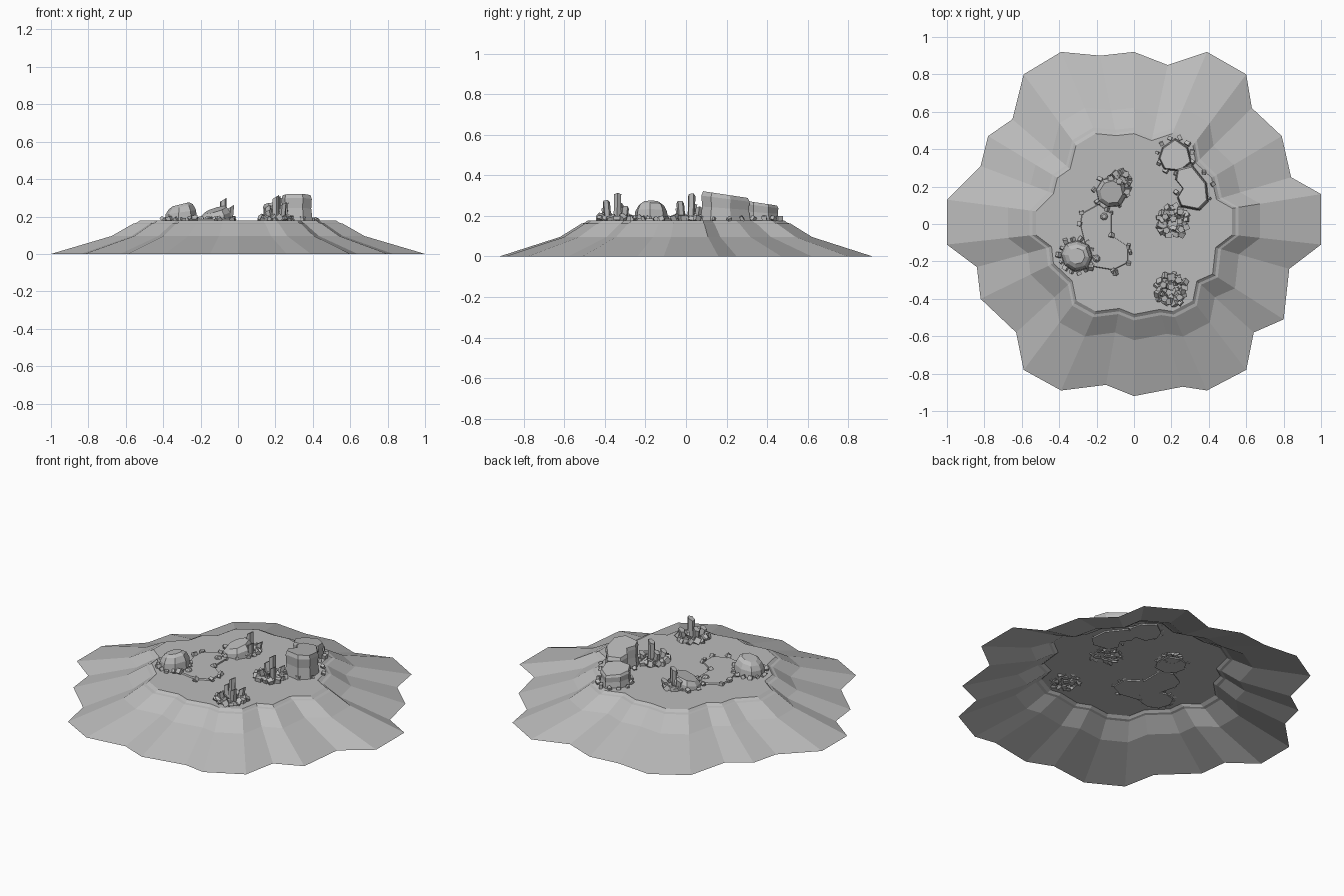
import bpy, bmesh, math, random
from mathutils import Vector, Matrix

random.seed(4)
if "Cube" in bpy.data.objects:
    bpy.data.objects.remove(bpy.data.objects["Cube"])

stone = bpy.data.materials.new("grey stone")
stone.use_nodes = True
GREY = (0.5, 0.5, 0.5, 1)
stone.diffuse_color = GREY
stone.node_tree.nodes["Principled BSDF"].inputs["Base Color"].default_value = GREY

TOP = 0.178          # height of the plateau
SUNK = TOP - 0.008   # rocks reach slightly through the ground


def finish(bm, name, recalc=True):
    if recalc:
        bmesh.ops.recalc_face_normals(bm, faces=bm.faces)
    mesh = bpy.data.meshes.new(name)
    bm.to_mesh(mesh)
    bm.free()
    mesh.materials.append(stone)
    obj = bpy.data.objects.new(name, mesh)
    bpy.context.collection.objects.link(obj)
    return obj


def loft(bm, rings, cap_bottom=True):
    """Skin a stack of equally long point rings, then cap it."""
    loops = [[bm.verts.new(p) for p in ring] for ring in rings]
    n = len(loops[0])
    for low, high in zip(loops, loops[1:]):
        for i in range(n):
            j = (i + 1) % n
            bm.faces.new((low[i], low[j], high[j], high[i]))
    bm.faces.new(loops[-1])
    if cap_bottom:
        bm.faces.new(loops[0][::-1])


def circle(cx, cy, r, n, wobble=0.0):
    turn = random.random() * math.tau
    pts = []
    for i in range(n):
        a = turn + math.tau * i / n
        k = r * (1 + random.uniform(-wobble, wobble))
        pts.append((cx + k * math.cos(a), cy + k * math.sin(a)))
    return pts


def add_rock(bm, outline, height, profile, slope=(0, 0)):
    """Flat-topped rock; profile holds (height share, scale), slope tilts the top."""
    c = sum((Vector(p) for p in outline), Vector((0, 0))) / len(outline)
    rings = []
    for share, scale in profile:
        ring = []
        for p in outline:
            q = c + (Vector(p) - c) * scale
            tilt = (q - c).dot(Vector(slope))
            ring.append((q.x, q.y, SUNK + share * (height - SUNK + tilt)))
        rings.append(ring)
    loft(bm, rings)


def add_stone(bm, x, y, size):
    """Small tumbled block resting on the ground."""
    axis = Vector((random.random(), random.random(), 1))
    m = (Matrix.Translation((x, y, TOP + size * 0.35))
         @ Matrix.Rotation(random.random() * 6, 4, axis)
         @ Matrix.Diagonal((1, random.uniform(0.7, 1), random.uniform(0.6, 1), 1)))
    bmesh.ops.create_cube(bm, size=size, matrix=m)


# Island: a hollow stepped mound with a scalloped foot
SHORE = [(1, -.11), (1, .16), (.84, .25), (.79, .47), (.63, .62), (.6, .8),
         (.39, .92), (.18, .85), (0, .92), (-.18, .9), (-.39, .92), (-.59, .8),
         (-.65, .56), (-.78, .47), (-.82, .31), (-1, .13), (-1, -.11),
         (-.84, -.23), (-.82, -.4), (-.63, -.58), (-.59, -.78), (-.39, -.89),
         (-.15, -.86), (0, -.92), (.26, -.87), (.39, -.89), (.6, -.78),
         (.64, -.58), (.8, -.51), (.83, -.24)]
STEPS = [(1, 0), (.675, .096), (.56, .162), (.543, .166), (.525, TOP)]
bm = bmesh.new()
loft(bm, [[(x * s, y * s, z) for x, y in SHORE] for s, z in STEPS], cap_bottom=False)
finish(bm, "island", recalc=False)

# Large flat-topped rocks
DRUM = [(0, 1), (.5, .92), (.85, .95), (1, .88)]
DOME = [(0, 1), (.55, .93), (.85, .75), (1, .5)]
bm = bmesh.new()
add_rock(bm, [(.23, .3), (.31, .32), (.39, .22), (.4, .12), (.35, .07),
              (.25, .09), (.23, .14), (.26, .19), (.22, .24)], .306, DRUM, (0, -.15))
finish(bm, "tall_rock")
bm = bmesh.new()
add_rock(bm, [(.15, .41), (.22, .46), (.29, .41), (.31, .33), (.25, .28),
              (.16, .29), (.13, .35)], .264, DRUM, (0, -.15))
finish(bm, "back_rock")
bm = bmesh.new()
add_rock(bm, circle(-.31, -.17, .088, 8, .08), .265, DOME, (.25, 0))
finish(bm, "round_rock")
bm = bmesh.new()
add_rock(bm, circle(-.125, .17, .085, 8, .08), .235, [(0, 1), (.6, .95), (1, .72)], (.3, .2))
finish(bm, "wedge_rock")

# Low stone slab between the left rocks
SLAB = [(-.19, .11), (-.12, .06), (-.12, -.06), (-.03, -.12), (-.03, -.21),
        (-.11, -.25), (-.23, -.23), (-.26, -.12), (-.29, 0), (-.28, .06)]
bm = bmesh.new()
add_rock(bm, SLAB, TOP + .008, [(0, 1), (1, .96)])
finish(bm, "low_slab")

# Crystal clusters: leaning columns (offset x, offset y, height) in a bed of rubble
COLUMNS = [(.0, .01, .3), (.035, -.035, .265), (-.035, .02, .25),
           (.03, .04, .235), (-.03, -.04, .23)]


def cluster(name, cx, cy, radius, tallest):
    bm = bmesh.new()
    for dx, dy, top in COLUMNS:
        foot = circle(cx + dx, cy + dy, .019, 5, .1)
        lean = Vector((dx, dy)) * .25
        rings = [[(x, y, SUNK) for x, y in foot],
                 [(x + lean.x, y + lean.y,
                   top - .3 + tallest + (x - cx - dx) * .6) for x, y in foot]]
        loft(bm, rings)
    for i in range(34):
        a = i * 2.4
        r = radius * math.sqrt((i + 6) / 40)
        add_stone(bm, cx + r * math.cos(a), cy + r * math.sin(a),
                  random.uniform(.022, .036))
    finish(bm, name)


cluster("front_crystals", .2, -.35, .085, .303)
cluster("middle_crystals", .21, .015, .085, .3)
cluster("left_crystals", -.08, .215, .065, .288)

# Loose stones strewn around the rocks and the slab
bm = bmesh.new()
RINGS = [(.22, .37, .095, 11), (.32, .19, .1, 8), (-.31, -.17, .092, 14),
         (-.13, .17, .09, 8)]
for cx, cy, r, n in RINGS:
    for x, y in circle(cx, cy, r, n, .06):
        add_stone(bm, x, y, random.uniform(.016, .028))
for x, y in SLAB + [(-.16, .03), (-.2, -.19), (-.02, -.15), (-.1, -.26)]:
    add_stone(bm, x, y, random.uniform(.016, .028))
finish(bm, "loose_stones")

# Two round boulders on the slab
bm = bmesh.new()
for x, y in [(-.16, .04), (-.2, -.185)]:
    add_rock(bm, circle(x, y, .022, 7), TOP + .022, DOME)
finish(bm, "slab_boulders")
